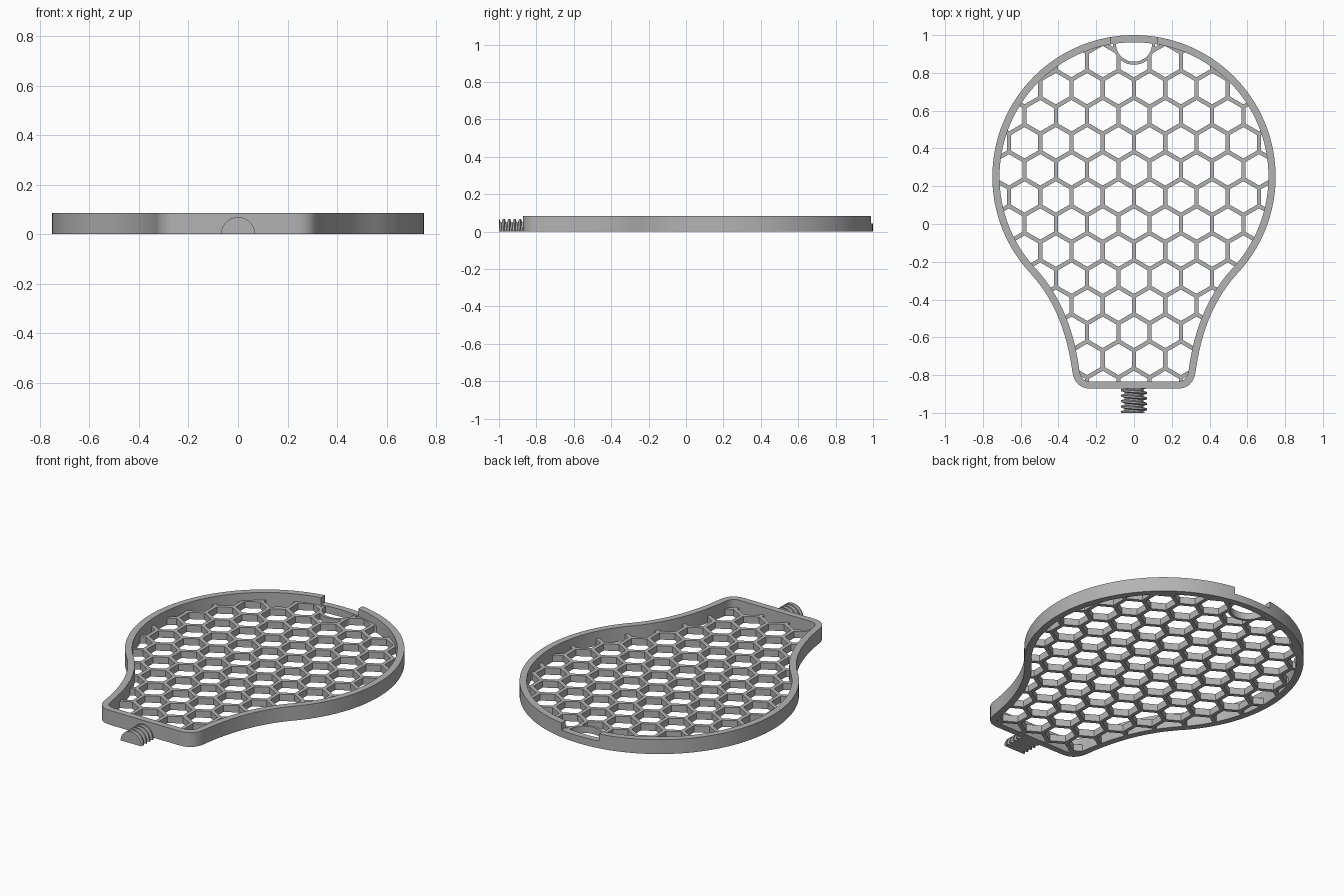
import bpy, bmesh, math
from mathutils import Vector

if "Cube" in bpy.data.objects:
    bpy.data.objects.remove(bpy.data.objects["Cube"], do_unlink=True)

grey = bpy.data.materials.new("plain grey")
grey.use_nodes = True
COLOUR = (0.45, 0.45, 0.45, 1)
grey.diffuse_color = COLOUR
grey.node_tree.nodes["Principled BSDF"].inputs["Base Color"].default_value = COLOUR

HEIGHT, GRID_H, WALL = 0.085, 0.04, 0.038
PITCH, WEB = 0.1655, 0.022


def finish(name, bm):
    bmesh.ops.recalc_face_normals(bm, faces=bm.faces[:])
    me = bpy.data.meshes.new(name)
    bm.to_mesh(me)
    bm.free()
    me.materials.append(grey)
    ob = bpy.data.objects.new(name, me)
    bpy.context.collection.objects.link(ob)
    return ob


def slab(name, polys, z0, z1):
    """Solid made by raising flat polygons from z0 to z1."""
    bm = bmesh.new()
    for p in polys:
        bm.faces.new([bm.verts.new((q[0], q[1], z0)) for q in p])
    bmesh.ops.remove_doubles(bm, verts=bm.verts[:], dist=1e-4)
    faces = bm.faces[:]
    rim = [e for e in bm.edges if e.is_boundary]
    top = {v: bm.verts.new((v.co.x, v.co.y, z1)) for v in bm.verts[:]}
    for f in faces:
        bm.faces.new([top[v] for v in f.verts])
    for e in rim:
        a, b = e.verts
        bm.faces.new((a, b, top[b], top[a]))
    return finish(name, bm)


def boolean(ob, cutter, operation):
    cutter.hide_render = True
    m = ob.modifiers.new("cut", 'BOOLEAN')
    m.operation, m.solver, m.object = operation, 'EXACT', cutter
    bpy.context.view_layer.objects.active = ob
    bpy.ops.object.modifier_apply(modifier=m.name)


def bezier(a, b, c, d, n):
    a, b, c, d = map(Vector, (a, b, c, d))
    pts = []
    for i in range(1, n + 1):
        t = i / n
        s = 1 - t
        pts.append(a * s**3 + b * 3 * s * s * t + c * 3 * s * t * t + d * t**3)
    return pts


def circle(cx, cy, r, n):
    return [Vector((cx + r * math.cos(2 * math.pi * i / n),
                    cy + r * math.sin(2 * math.pi * i / n))) for i in range(n)]


def band(outer, inner):
    n = len(outer)
    return [(outer[i], outer[(i + 1) % n], inner[(i + 1) % n], inner[i]) for i in range(n)]


# Bulb-shaped outline: big arc, concave flank, rounded lower corner, mirrored
half = []
for i in range(49):
    a = math.radians(90 - 133.9 * i / 48)
    half.append(Vector((0.75 * math.cos(a), 0.25 + 0.75 * math.sin(a))))
half += bezier(half[-1], (0.41, -0.415), (0.35, -0.60), (0.326, -0.785), 14)
half += bezier(half[-1], (0.317, -0.84), (0.285, -0.872), (0.225, -0.872), 8)
outline = half + [Vector((-p.x, p.y)) for p in reversed(half[1:])]


def inset(d):
    out = []
    for i, p in enumerate(outline):
        t = (outline[(i + 1) % len(outline)] - outline[i - 1]).normalized()
        out.append(p + Vector((t.y, -t.x)) * d)
    return out


# Rim wall with a notch at the back
rim = slab("rim_wall", band(outline, inset(WALL)), 0, HEIGHT)
notch = slab("notch_cutter", [[(-0.122, 0.9), (0.122, 0.9), (0.122, 1.1), (-0.122, 1.1)]],
             0.043, 0.2)
boolean(rim, notch, 'DIFFERENCE')

# Honeycomb floor, trimmed to the inside of the wall
cells = []


def hexagon(cx, cy, r):
    return [Vector((cx + r * math.sin(math.pi / 3 * k), cy + r * math.cos(math.pi / 3 * k)))
            for k in range(6)]


for j in range(-7, 8):
    for i in range(-6, 7):
        x = (i + 0.5 * (j % 2)) * PITCH
        y = j * PITCH * math.sqrt(3) / 2
        if math.hypot(x, y - 0.25) < 0.87 or (abs(x) < 0.62 and y < -0.2):
            cells += band(hexagon(x, y, PITCH / math.sqrt(3)),
                          hexagon(x, y, (PITCH - WEB) / math.sqrt(3)))
floor = slab("honeycomb_floor", cells, 0, GRID_H)
trim = slab("trim_cutter", [inset(WALL - 0.002)], -0.1, 0.2)
boolean(floor, trim, 'INTERSECT')
hole = slab("hole_cutter", [circle(0, 0.955, 0.100, 48)], -0.1, 0.2)
boolean(floor, hole, 'DIFFERENCE')

# Thin curved lip around the opening by the notch
lip = slab("notch_lip", band(circle(0, 0.955, 0.112, 48), circle(0, 0.955, 0.096, 48)), 0, GRID_H)
boolean(lip, trim, 'INTERSECT')

for cutter in (notch, trim, hole):
    bpy.data.objects.remove(cutter, do_unlink=True)

# Half-round threaded stud: a helical ridge profile swept over a half turn
Y0, Y1, LEAD, STEPS = -1.0, -0.862, 0.029, 20
CORE, CREST = 0.050, 0.069
ridge = [(0.0, CORE), (0.30, CORE), (0.48, CREST), (0.80, CREST)]
bm = bmesh.new()
rows = []
for s in range(STEPS + 1):
    a = math.pi * s / STEPS
    row = []
    for k in range(-1, 6):
        for f, r in ridge:
            y = Y0 + (k + f + a / (2 * math.pi)) * LEAD
            row.append(bm.verts.new((r * math.cos(a), min(max(y, Y0), Y1), r * math.sin(a))))
    rows.append(row)
for p, q in zip(rows, rows[1:]):
    for i in range(len(p) - 1):
        bm.faces.new((p[i], p[i + 1], q[i + 1], q[i]))
# flat underside and end caps
first, last = rows[0], rows[-1]
for i in range(len(first) - 1):
    bm.faces.new((first[i], first[i + 1], last[i + 1], last[i]))
for e in (0, -1):
    bm.faces.new([row[e] for row in rows])
stud = finish("threaded_stud", bm)

# Smooth curved walls, keep hard edges
for ob in (rim, floor, lip, stud):
    bpy.ops.object.select_all(action='DESELECT')
    ob.select_set(True)
    bpy.context.view_layer.objects.active = ob
    bpy.ops.object.shade_smooth_by_angle(angle=math.radians(25))
